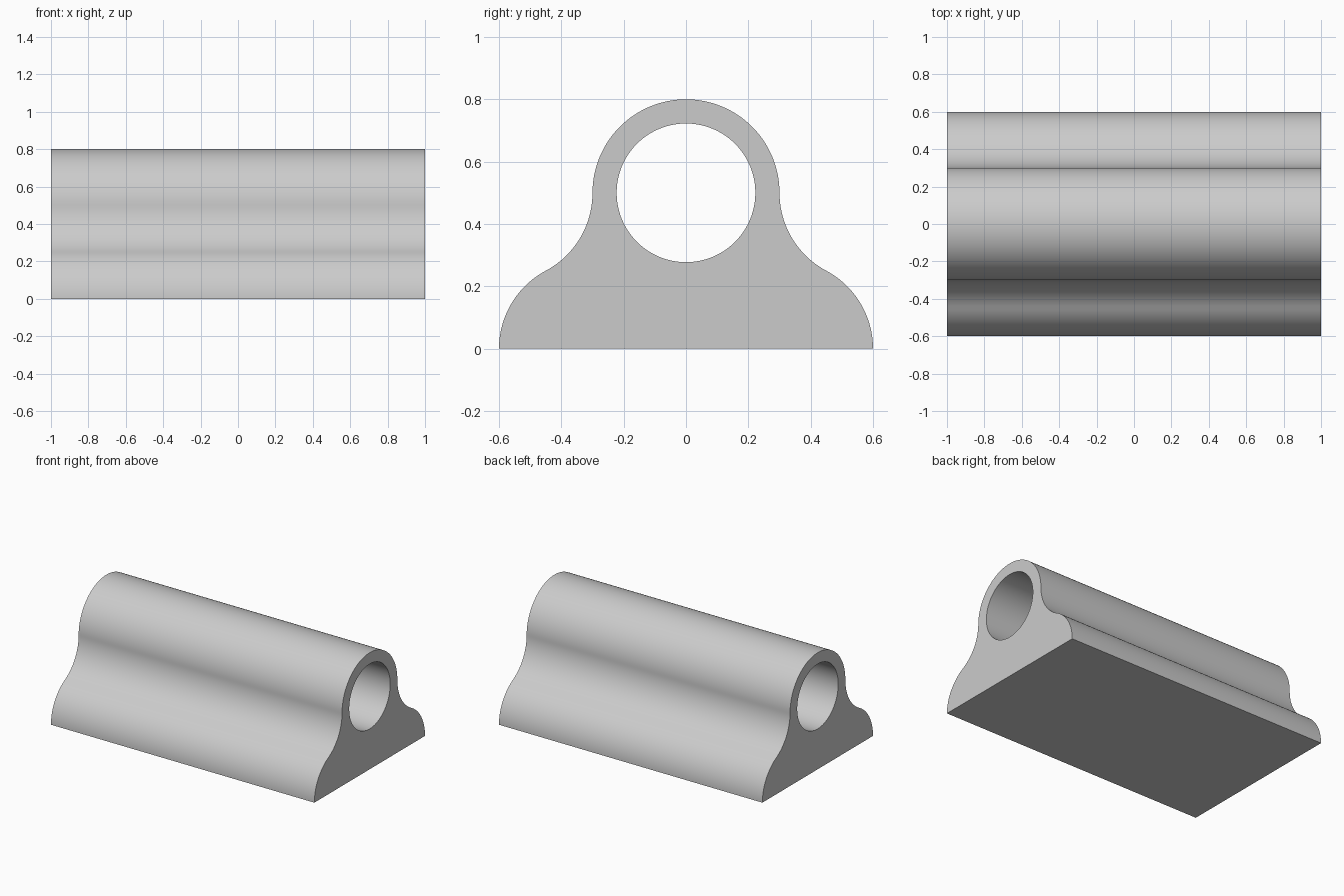
import bpy, bmesh
from math import cos, sin, pi, radians, atan2
from mathutils import Vector

if "Cube" in bpy.data.objects:
    bpy.data.objects.remove(bpy.data.objects["Cube"])

HALF_LENGTH = 1.0
AXIS = 0.5          # height of the bore axis
OUTER, BORE = 0.3, 0.2225
FOOT = 0.6          # half width of the foot
STEP = (FOOT - OUTER) / 2
BEND = (STEP ** 2 + (AXIS / 2) ** 2) / (2 * STEP)   # radius of both S-curve arcs
SWEEP = atan2(AXIS / 2, BEND - STEP)


def arc(y, z, radius, start, end, steps):
    """Points along an arc, leaving out the last one."""
    angles = [start + (end - start) * i / steps for i in range(steps)]
    return [Vector((-HALF_LENGTH, y + radius * cos(a), z + radius * sin(a))) for a in angles]


# Flank: convex foot arc flowing into a concave waist arc, then the round crown
flank = arc(FOOT - BEND, 0, BEND, 0, SWEEP, 24)
flank += arc(OUTER + BEND, AXIS, BEND, pi + SWEEP, pi, 24)
crown = arc(0, AXIS, OUTER, 0, pi, 64)
mirrored = [Vector((p.x, -p.y, p.z)) for p in reversed(flank)]
outline = flank + crown + [Vector((-HALF_LENGTH, -OUTER, AXIS))] + mirrored
bore = arc(0, AXIS, BORE, 0, 2 * pi, 96)

# End face with the hole, extruded along the length
bm = bmesh.new()
for loop in (outline, bore):
    verts = [bm.verts.new(p) for p in loop]
    for a, b in zip(verts, verts[1:] + verts[:1]):
        bm.edges.new((a, b))
bmesh.ops.triangle_fill(bm, use_beauty=True, edges=bm.edges[:], normal=(1, 0, 0))
grown = bmesh.ops.extrude_face_region(bm, geom=bm.faces[:], use_keep_orig=True)["geom"]
bmesh.ops.translate(bm, vec=(2 * HALF_LENGTH, 0, 0),
                    verts=[v for v in grown if isinstance(v, bmesh.types.BMVert)])
bmesh.ops.recalc_face_normals(bm, faces=bm.faces[:])
# Merge the flat end triangles
bmesh.ops.dissolve_limit(bm, angle_limit=radians(0.1), verts=bm.verts[:], edges=bm.edges[:])

mesh = bpy.data.meshes.new("bearing_rail")
bm.to_mesh(mesh)
bm.free()

# Plain grey
grey = bpy.data.materials.new("light_grey")
grey.use_nodes = True
color = (0.6, 0.6, 0.6, 1)
grey.diffuse_color = color
grey.node_tree.nodes["Principled BSDF"].inputs["Base Color"].default_value = color
mesh.materials.append(grey)

rail = bpy.data.objects.new("bearing_rail", mesh)
bpy.context.collection.objects.link(rail)
bpy.context.view_layer.objects.active = rail
rail.select_set(True)
bpy.ops.object.shade_smooth_by_angle(angle=radians(30))
